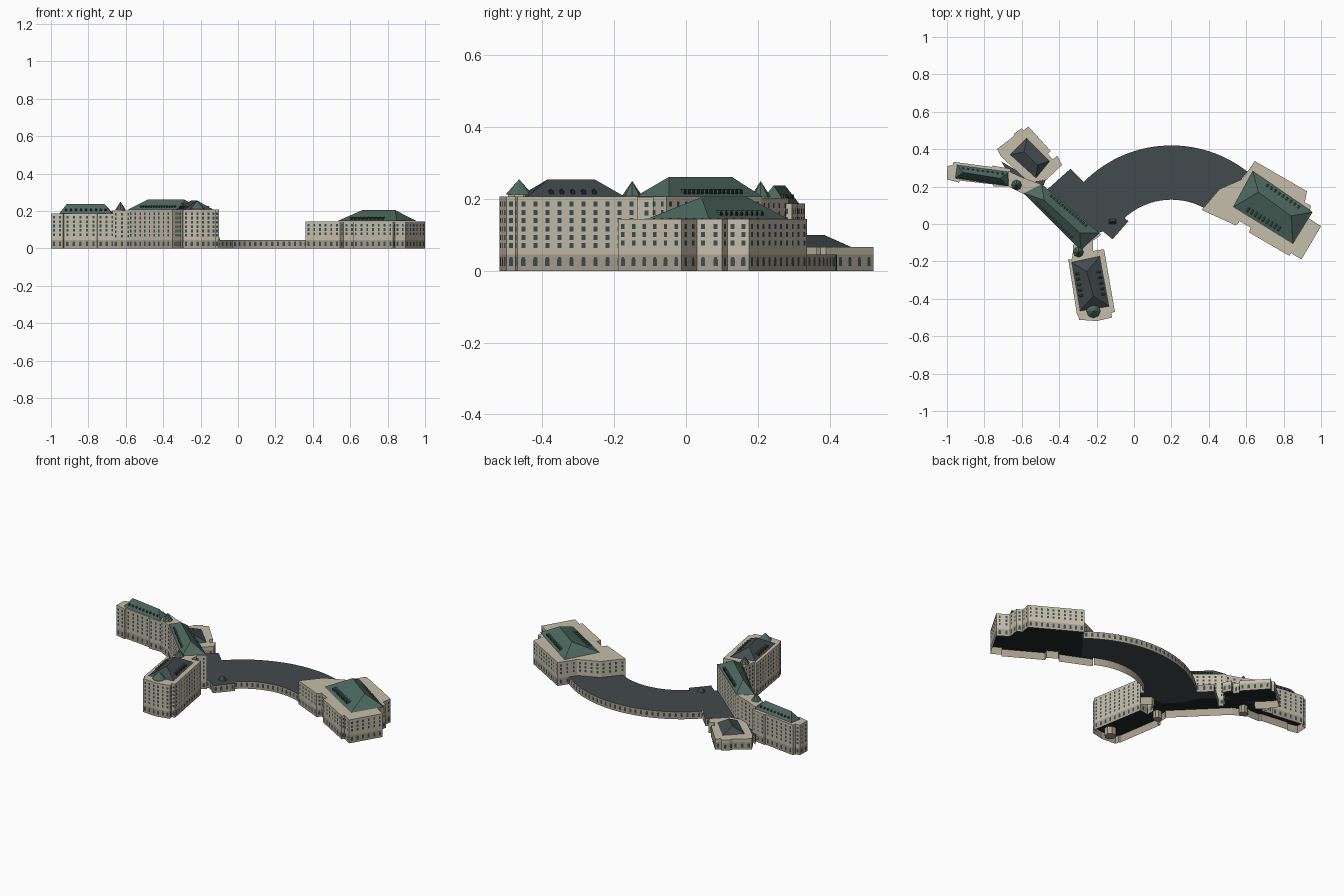
import bpy, bmesh, math
from mathutils import Vector

if "Cube" in bpy.data.objects:
    bpy.data.objects.remove(bpy.data.objects["Cube"])

def material(name, c):
    m = bpy.data.materials.new(name)
    m.diffuse_color = (*c, 1)
    m.use_nodes = True
    m.node_tree.nodes["Principled BSDF"].inputs["Base Color"].default_value = m.diffuse_color
    return m

STONE = material("stone", (0.56, 0.51, 0.40))
PLINTH = material("plinth_stone", (0.40, 0.355, 0.27))
GREEN = material("green_roof", (0.075, 0.14, 0.115))
SLATE = material("slate_roof", (0.055, 0.07, 0.075))
GLASS = material("glass", (0.04, 0.075, 0.09))
DARK = material("dark", (0.015, 0.02, 0.02))
FLOOR1 = 0.046

def finish(name, bm, mats):
    me = bpy.data.meshes.new(name)
    bm.to_mesh(me)
    bm.free()
    for m in mats:
        me.materials.append(m)
    ob = bpy.data.objects.new(name, me)
    bpy.context.collection.objects.link(ob)
    return ob

def ccw(p):
    a = sum(p[i - 1][0] * p[i][1] - p[i][0] * p[i - 1][1] for i in range(len(p)))
    return list(p) if a > 0 else list(p)[::-1]

def inside(x, y, p):
    r = False
    for (ax, ay), (bx, by) in zip(p, p[1:] + p[:1]):
        if (ay > y) != (by > y) and x < (bx - ax) * (y - ay) / (by - ay) + ax:
            r = not r
    return r

BLOCKS = []

def block(name, poly, h, top=STONE):
    """Upper storeys standing on a slab at first-floor level; low blocks are only the slab."""
    poly = ccw(poly)
    BLOCKS.append((name, poly, h))
    bm = bmesh.new()
    n = len(poly)
    low = [bm.verts.new((x, y, min(h, FLOOR1))) for x, y in poly]
    if h > FLOOR1 + 0.005:
        high = [bm.verts.new((x, y, h)) for x, y in poly]
        for i in range(n):
            j = (i + 1) % n
            bm.faces.new((low[i], low[j], high[j], high[i]))
        bm.faces.new(high).material_index = 1
        bm.faces.new(low[::-1]).material_index = 2
    else:
        bm.faces.new(low).material_index = 1
    return finish(name, bm, [STONE, top, DARK])

def hidden(name, p, z):
    return any(o != name and z < h and inside(p.x, p.y, q) for o, q, h in BLOCKS)

def ground_walls():
    """Open-bottomed ground floor, walled only along the outside of the whole plan."""
    for name, poly, h in BLOCKS:
        bm = bmesh.new()
        top = min(h, FLOOR1)
        for a, b in zip(poly, poly[1:] + poly[:1]):
            a, b = Vector(a), Vector(b)
            d = b - a
            n = max(1, round(d.length / 0.008))
            out = Vector((d.y, -d.x)).normalized() * 0.001
            show = ["turret" in name or not hidden(name, a + d * (i + 0.5) / n + out, 0.01) for i in range(n)]
            i = 0
            while i < n:
                j = i
                while j < n and show[j]:
                    j += 1
                if j > i:
                    p, q = a + d * i / n, a + d * j / n
                    bm.faces.new([bm.verts.new(v) for v in
                                  ((*p, 0), (*q, 0), (*q, top), (*p, top))])
                i = j + 1
        if "turret" in name:
            bm.faces.new([bm.verts.new((x, y, 0)) for x, y in poly[::-1]])
        bmesh.ops.remove_doubles(bm, verts=bm.verts, dist=1e-5)
        finish(name + "_ground_floor", bm, [PLINTH])

def windows():
    """Rows of panes on every exposed wall, arched on the ground floor."""
    for name, poly, h in BLOCKS:
        bm = bmesh.new()
        rows = [(0.013, 0.025, True)]
        z = h - 0.028
        while z > FLOOR1 + 0.007:
            rows.append((z, 0.014, False))
            z -= 0.0232
        for a, b in zip(poly, poly[1:] + poly[:1]):
            a, b = Vector(a), Vector(b)
            d = b - a
            L = d.length
            if L < 0.018:
                continue
            d.normalize()
            nrm = Vector((d.y, -d.x))
            n = max(1, round(L / 0.034))
            for i in range(n):
                c = a + d * L * (i + 0.5) / n + nrm * 0.001
                for z, hh, arch in rows:
                    if hidden(name, c, z):
                        continue
                    w = 0.0062 if arch else 0.0055
                    pts = [(-w, 0), (w, 0), (w, hh), (-w, hh)]
                    if arch:
                        pts = [(-w, 0), (w, 0), (w, hh * .75), (w * .55, hh), (-w * .55, hh), (-w, hh * .75)]
                    bm.faces.new([bm.verts.new((*(c + d * u), z + v)) for u, v in pts])
        finish(name + "_windows", bm, [GLASS])

def hip_roof(name, c, r, z0, z1, mat, dormers=0, lo=0.22, hi=0.78, up=0.3):
    """c: four eave corners, c0-c1 and c2-c3 long; r: ridge ends near c0/c3 and c1/c2."""
    bm = bmesh.new()
    v = [bm.verts.new((*p, z0)) for p in c] + [bm.verts.new((*p, z1)) for p in r]
    for f in ((0, 1, 5, 4), (1, 2, 5), (2, 3, 4, 5), (3, 0, 4), (3, 2, 1, 0)):
        bm.faces.new([v[i] for i in f])
    bmesh.ops.recalc_face_normals(bm, faces=bm.faces)
    finish(name, bm, [mat])
    if not dormers:
        return
    # gabled dormers on both long slopes
    bm = bmesh.new()
    for e0, e1, r0, r1 in ((c[0], c[1], r[0], r[1]), (c[2], c[3], r[1], r[0])):
        e0, e1, r0, r1 = (Vector(p) for p in (e0, e1, r0, r1))
        d = (e1 - e0).normalized()
        q = r0 - e0
        q = q - d * q.dot(d)
        run, inw = q.length, q.normalized()
        for i in range(dormers):
            p = e0.lerp(e1, lo + (hi - lo) * i / (dormers - 1)) + inw * run * (up - 0.15)
            z = z0 + (z1 - z0) * (up - 0.15)
            w, hh = 0.0055, 0.013
            prof = [(-w, -.001), (w, -.001), (w, hh * .7), (0, hh), (-w, hh * .7)]
            dep = run * hh / (z1 - z0)
            f = [bm.verts.new((*(p + d * u), z + t)) for u, t in prof]
            g = [bm.verts.new((*(p + d * u + inw * dep), z + t)) for u, t in prof]
            bm.faces.new(f).material_index = 1
            bm.faces.new(g)
            for k in range(5):
                bm.faces.new((f[k], f[k - 1], g[k - 1], g[k]))
    bmesh.ops.recalc_face_normals(bm, faces=bm.faces)
    finish(name + "_dormers", bm, [mat, DARK])

def turret(name, x, y, r, h, peak):
    """Octagonal tower with a pointed green cap."""
    block(name, [(x + r * math.cos(math.pi * (k + .5) / 4), y + r * math.sin(math.pi * (k + .5) / 4))
                 for k in range(8)], h)
    bm = bmesh.new()
    bmesh.ops.create_cone(bm, cap_ends=True, segments=8, radius1=r * 1.12, radius2=0, depth=peak - h)
    bmesh.ops.translate(bm, verts=bm.verts, vec=(x, y, (peak + h) / 2))
    finish(name + "_cap", bm, [GREEN])

# curved low gallery
def arc(r, a0, a1, n):
    return [(0.2 + r * math.cos(math.radians(a0 + (a1 - a0) * i / n)),
             -0.24 + r * math.sin(math.radians(a0 + (a1 - a0) * i / n))) for i in range(n + 1)]
block("curved_gallery", arc(0.66, 52, 138, 30) + arc(0.37, 138, 52, 18), 0.0455, SLATE)

# low entrance hall beside the main wing, and a low infill behind it
block("entrance_hall", [(-0.34, 0.295), (-0.235, 0.19), (-0.075, 0.055), (-0.06, 0.04), (-0.03, 0.015),
      (-0.115, -0.082), (-0.165, -0.04), (-0.25, -0.06), (-0.48, 0.17)], 0.046, SLATE)
hip_roof("hall_skylight", [(-0.135, 0.0), (-0.095, 0.0), (-0.095, 0.028), (-0.135, 0.028)],
         [(-0.125, 0.014), (-0.105, 0.014)], 0.046, 0.07, SLATE)
block("rear_infill", [(-0.71, 0.335), (-0.6, 0.27), (-0.47, 0.24), (-0.49, 0.19), (-0.66, 0.25)], 0.0465, SLATE)

# east building
block("east_building", [(0.645, 0.337), (0.925, 0.175), (0.913, 0.115), (0.945, 0.1), (0.935, 0.03), (1.0, -0.012),
      (0.895, -0.19), (0.84, -0.155), (0.83, -0.17), (0.615, -0.045), (0.625, -0.02), (0.565, 0.015),
      (0.545, -0.008), (0.362, 0.075), (0.457, 0.187), (0.58, 0.24)], 0.145)
hip_roof("east_roof", [(0.635, 0.283), (0.955, 0.064), (0.85, -0.107), (0.53, 0.09)],
         [(0.665, 0.17), (0.84, 0.043)], 0.1455, 0.205, GREEN, 9, 0.28, 0.8)

# diagonal main wing
block("main_wing", [(-0.49, 0.21), (-0.175, -0.055), (-0.285, -0.142), (-0.585, 0.158)], 0.207)
hip_roof("main_roof", [(-0.495, 0.212), (-0.185, -0.048), (-0.285, -0.14), (-0.588, 0.165)],
         [(-0.48, 0.127), (-0.29, -0.047)], 0.2075, 0.262, GREEN, 14, 0.2, 0.8)

# south wing and its link
block("south_wing", [(-0.352, -0.187), (-0.335, -0.192), (-0.328, -0.165), (-0.205, -0.142), (-0.16, -0.135),
      (-0.102, -0.47), (-0.122, -0.475), (-0.117, -0.5), (-0.2, -0.519),
      (-0.293, -0.512), (-0.298, -0.49), (-0.305, -0.485)], 0.207)
hip_roof("south_roof", [(-0.335, -0.205), (-0.29, -0.465), (-0.132, -0.44), (-0.182, -0.172)],
         [(-0.252, -0.255), (-0.217, -0.385)], 0.2075, 0.255, SLATE, 5, 0.25, 0.7)
block("south_link", [(-0.33, -0.2), (-0.325, -0.11), (-0.22, -0.06), (-0.22, -0.16)], 0.206)
turret("south_link_turret", -0.297, -0.15, 0.025, 0.209, 0.25)
turret("south_end_turret", -0.217, -0.465, 0.034, 0.212, 0.255)

# west wing and its link
block("west_wing", [(-0.965, 0.332), (-0.76, 0.305), (-0.755, 0.312), (-0.66, 0.295), (-0.655, 0.2),
      (-0.75, 0.2), (-0.755, 0.212), (-0.93, 0.232), (-0.935, 0.222), (-1.0, 0.238), (-0.998, 0.31),
      (-0.97, 0.315)], 0.187)
hip_roof("west_roof", [(-0.955, 0.245), (-0.675, 0.203), (-0.668, 0.278), (-0.945, 0.315)],
         [(-0.915, 0.276), (-0.715, 0.244)], 0.1875, 0.238, GREEN, 9, 0.12, 0.88, 0.4)
block("west_link", [(-0.675, 0.285), (-0.6, 0.25), (-0.49, 0.21), (-0.57, 0.15), (-0.67, 0.2)], 0.203)
turret("west_link_turret", -0.628, 0.208, 0.025, 0.206, 0.25)

# low north pavilion
block("north_pavilion", [(-0.733, 0.4), (-0.645, 0.468), (-0.638, 0.485), (-0.6, 0.512), (-0.59, 0.5),
      (-0.565, 0.522), (-0.445, 0.39), (-0.46, 0.375), (-0.435, 0.345), (-0.41, 0.365), (-0.385, 0.315),
      (-0.47, 0.235), (-0.56, 0.22), (-0.71, 0.36)], 0.066)
hip_roof("north_roof", [(-0.573, 0.46), (-0.45, 0.337), (-0.525, 0.245), (-0.663, 0.37)],
         [(-0.588, 0.385), (-0.515, 0.315)], 0.0665, 0.1, SLATE)

ground_walls()
windows()
